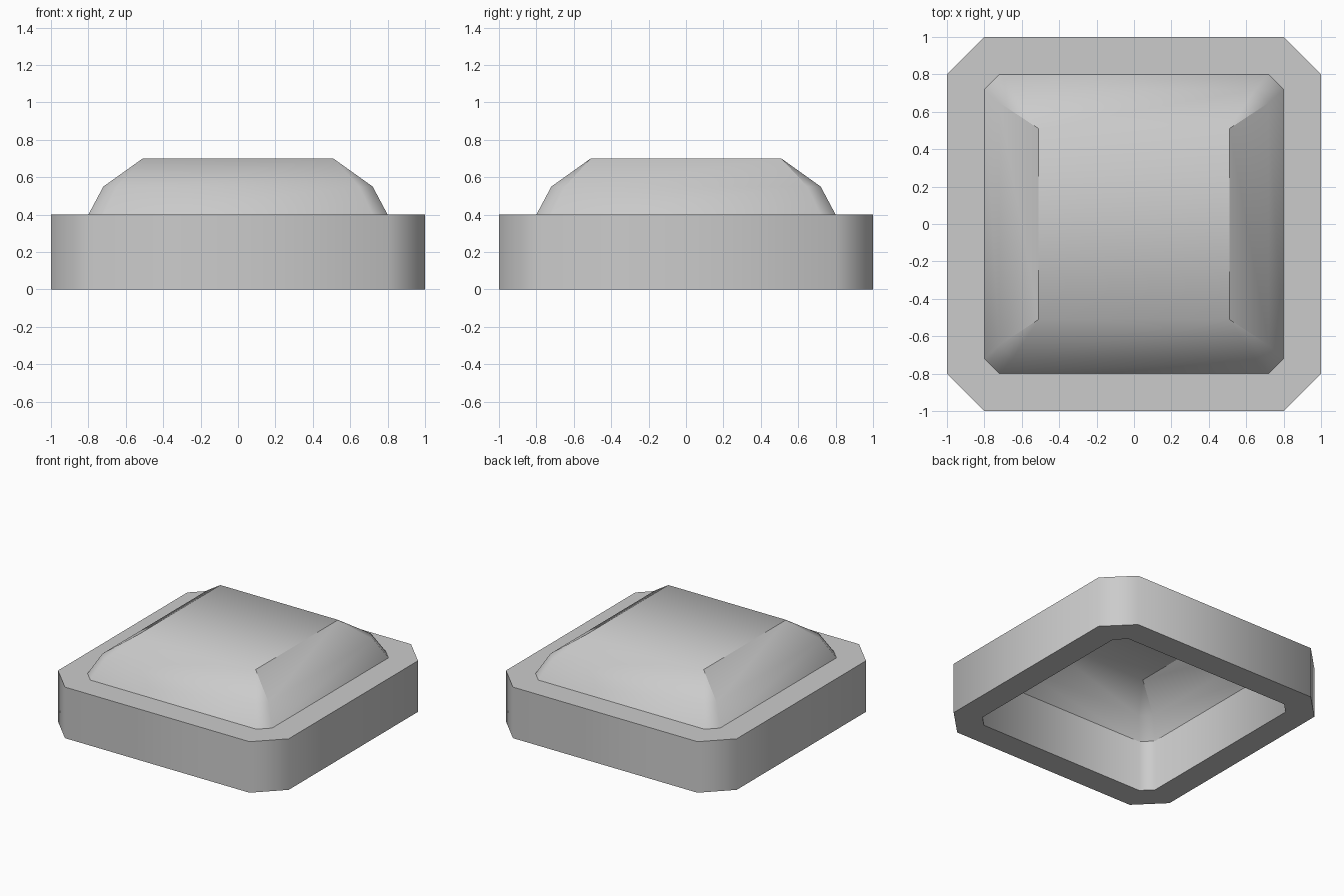
import bpy, bmesh, math

if "Cube" in bpy.data.objects:
    bpy.data.objects.remove(bpy.data.objects["Cube"])

def octagon(bm, half, cut, z):
    """Ring of eight verts: a square with its corners cut off."""
    a, b = half, half - cut
    pts = [(a, -b), (a, b), (b, a), (-b, a), (-a, b), (-a, -b), (-b, -a), (b, -a)]
    return [bm.verts.new((x, y, z)) for x, y in pts]

def loft(bm, r0, r1):
    """Join two rings with quads."""
    for i in range(8):
        j = (i + 1) % 8
        bm.faces.new((r0[i], r0[j], r1[j], r1[i]))

def finish(bm, name):
    bmesh.ops.remove_doubles(bm, verts=bm.verts, dist=0.0001)
    mesh = bpy.data.meshes.new(name)
    bm.to_mesh(mesh)
    bm.free()
    mesh.shade_smooth()
    mesh.set_sharp_from_angle(angle=math.radians(60))
    obj = bpy.data.objects.new(name, mesh)
    bpy.context.collection.objects.link(obj)
    return obj

# Frame: closed loop of outer wall, top, inner wall and underside
bm = bmesh.new()
rings = [octagon(bm, h, c, z) for h, c, z in
         [(1, 0.2, 0), (1, 0.2, 0.4), (0.8, 0.08, 0.4), (0.8, 0.08, 0)]]
for k in range(4):
    loft(bm, rings[k], rings[(k + 1) % 4])
finish(bm, "frame")

# Dome: open shell, the top ring collapses to a square
bm = bmesh.new()
rings = [octagon(bm, h, c, z) for h, c, z in
         [(0.8, 0.08, 0.4), (0.72, 0.072, 0.55), (0.51, 0, 0.7)]]
loft(bm, rings[0], rings[1])
loft(bm, rings[1], rings[2])
bm.faces.new(rings[2])
dome = finish(bm, "dome").data

# Creases beside the left and right slopes of the dome
for e in dome.edges:
    lo, hi = sorted((dome.vertices[i].co for i in e.vertices), key=lambda c: c.z)
    if hi.z > 0.69:
        side_top = lo.z > 0.69 and abs(lo.x - hi.x) < 0.01
        side_corner = lo.z < 0.69 and abs(lo.x) > abs(lo.y)
        if side_top or side_corner:
            e.use_edge_sharp = True
